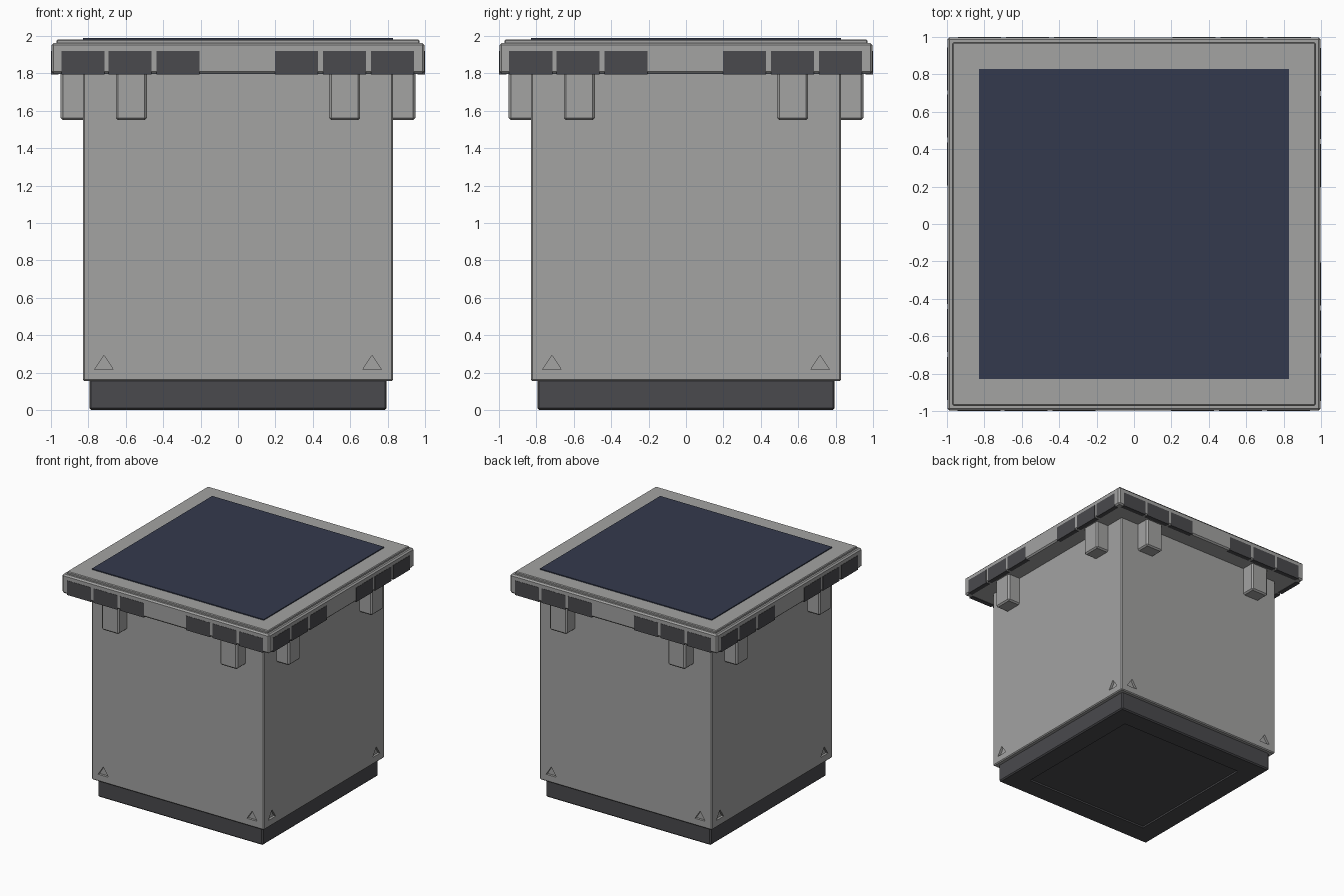
import bpy, bmesh, math
from mathutils import Matrix, Vector

if "Cube" in bpy.data.objects:
    bpy.data.objects.remove(bpy.data.objects["Cube"])


def material(name, rgb):
    m = bpy.data.materials.new(name)
    m.diffuse_color = (*rgb, 1)
    m.use_nodes = True
    m.node_tree.nodes["Principled BSDF"].inputs["Base Color"].default_value = m.diffuse_color
    return m


GREY = material("concrete grey", (0.366, 0.366, 0.362))
DARK = material("dark grey", (0.068, 0.068, 0.074))
NAVY = material("navy blue", (0.034, 0.042, 0.075))


def add_object(name, bm, mat):
    bmesh.ops.recalc_face_normals(bm, faces=bm.faces[:])
    mesh = bpy.data.meshes.new(name)
    bm.to_mesh(mesh)
    bm.free()
    mesh.materials.append(mat)
    ob = bpy.data.objects.new(name, mesh)
    bpy.context.collection.objects.link(ob)
    return ob


def box_into(bm, x0, x1, y0, y1, z0, z1, turn=0, bevel=0.0):
    """Add a box, bevel its edges, then turn it about the z axis."""
    size = Matrix.Diagonal((x1 - x0, y1 - y0, z1 - z0, 1))
    move = Matrix.Translation(((x0 + x1) / 2, (y0 + y1) / 2, (z0 + z1) / 2))
    rot = Matrix.Rotation(turn * math.pi / 2, 4, 'Z')
    verts = bmesh.ops.create_cube(bm, size=1, matrix=rot @ move @ size)["verts"]
    if bevel:
        edges = list({e for v in verts for e in v.link_edges})
        bmesh.ops.bevel(bm, geom=edges, offset=bevel, segments=1, affect='EDGES')


def slab(name, half, z0, z1, mat, bevel=0.0):
    bm = bmesh.new()
    box_into(bm, -half, half, -half, half, z0, z1, 0, bevel)
    return add_object(name, bm, mat)


# Base plinth with a shallow recessed square underneath
base = slab("base", 0.795, 0.0, 0.17, DARK, 0.01)
bm = bmesh.new()
bm.from_mesh(base.data)
bm.faces.ensure_lookup_table()
bottom = min(bm.faces, key=lambda f: f.calc_center_median().z)
bmesh.ops.inset_region(bm, faces=[bottom], thickness=0.245)
bmesh.ops.inset_region(bm, faces=[bottom], thickness=0.005)
bmesh.ops.translate(bm, verts=bottom.verts[:], vec=(0, 0, 0.012))
bm.to_mesh(base.data)
bm.free()

# Main body
body = slab("body", 0.83, 0.155, 1.81, GREY, 0.008)

# Triangular recesses near the lower corners of all four sides
bm = bmesh.new()
for turn in range(4):
    rot = Matrix.Rotation(turn * math.pi / 2, 4, 'Z')
    for cx in (-0.717, 0.717):
        tri = [(cx - 0.05, 0.217), (cx + 0.05, 0.217), (cx, 0.293)]
        f = bm.faces.new([bm.verts.new(rot @ Vector((x, -0.86, z))) for x, z in tri])
        out = bmesh.ops.extrude_face_region(bm, geom=[f])["geom"]
        bmesh.ops.translate(bm, vec=rot @ Vector((0, 0.05, 0)),
                            verts=[v for v in out if isinstance(v, bmesh.types.BMVert)])
cutter = add_object("triangle_cutter", bm, GREY)
mod = body.modifiers.new("triangle cut", 'BOOLEAN')
mod.object = cutter
mod.operation = 'DIFFERENCE'
mod.solver = 'EXACT'
bpy.context.view_layer.objects.active = body
bpy.ops.object.modifier_apply(modifier=mod.name)
bpy.data.objects.remove(cutter)

# Overhanging rim, stepped lip and blue top panel
slab("top_rim", 0.998, 1.798, 1.963, GREY, 0.012)
slab("top_lip", 0.97, 1.95, 1.982, GREY, 0.006)
slab("top_panel", 0.828, 1.975, 1.99, NAVY)

# Support brackets: two under the rim on each side
bm = bmesh.new()
for turn in range(4):
    for cx in (-0.57, 0.57):
        box_into(bm, cx - 0.083, cx + 0.083, -0.948, -0.815, 1.55, 1.81, turn, 0.012)
add_object("brackets", bm, GREY)

# Dark rim blocks: three toward each end of every side
bm = bmesh.new()
for turn in range(4):
    for cx in (-0.83, -0.577, -0.322, 0.314, 0.57, 0.825):
        box_into(bm, cx - 0.115, cx + 0.115, -1.0, -0.96, 1.795, 1.92, turn)
add_object("rim_blocks", bm, DARK)
